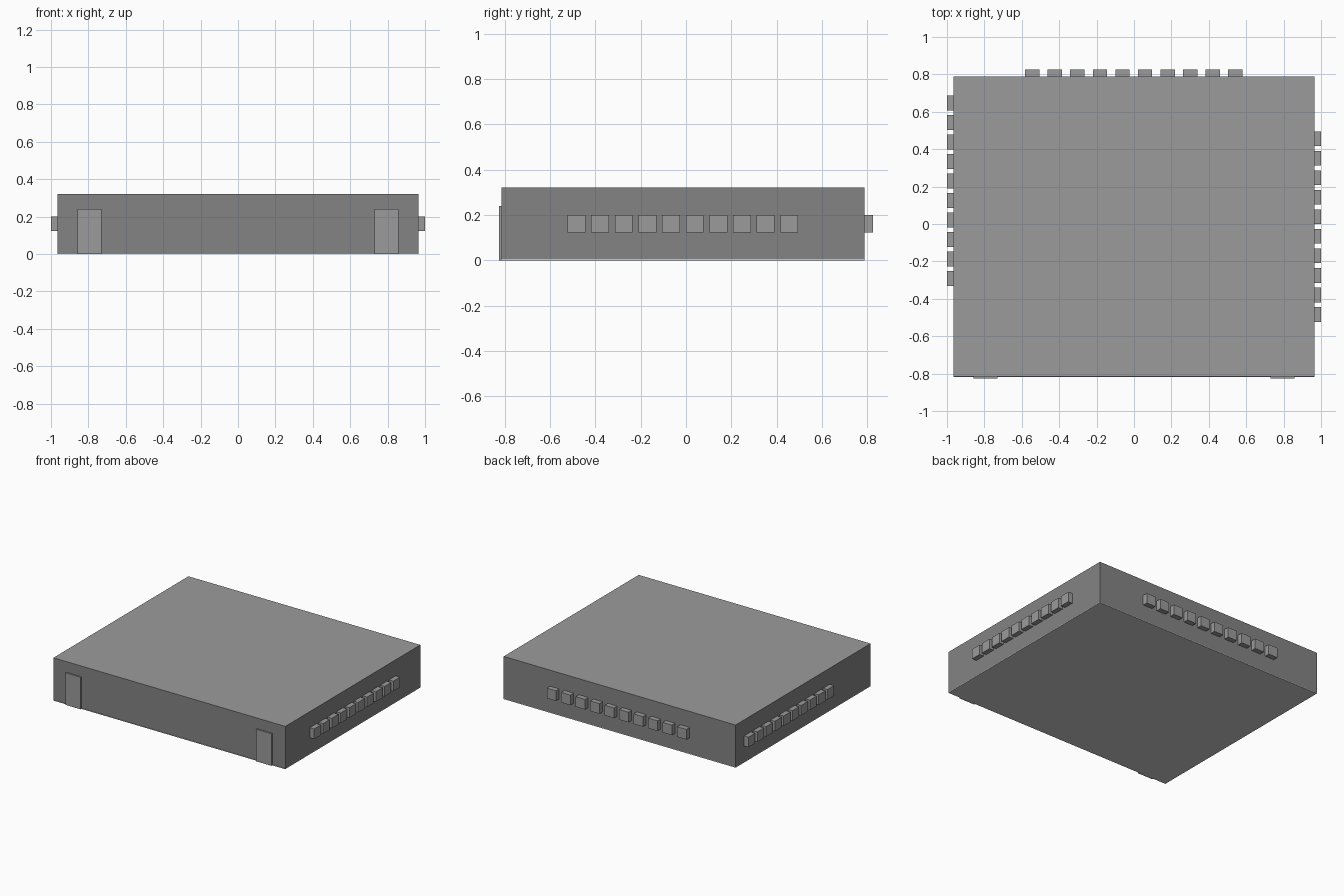
import bpy

if "Cube" in bpy.data.objects:
    bpy.data.objects.remove(bpy.data.objects["Cube"])


def grey(name, v):
    mat = bpy.data.materials.new(name)
    mat.diffuse_color = (v, v, v, 1)
    mat.use_nodes = True
    mat.node_tree.nodes["Principled BSDF"].inputs["Base Color"].default_value = mat.diffuse_color
    return mat


WALL = grey("wall_grey", 0.23)
ROOF = grey("roof_grey", 0.33)
TRIM = grey("trim_grey", 0.33)


def box(name, x, y, z, mat=None):
    """Axis-aligned box from (min, max) ranges."""
    bpy.ops.mesh.primitive_cube_add(
        size=1, location=[(r[0] + r[1]) / 2 for r in (x, y, z)])
    ob = bpy.context.object
    ob.name = name
    ob.scale = [r[1] - r[0] for r in (x, y, z)]
    bpy.ops.object.transform_apply(location=False, rotation=False, scale=True)
    if mat:
        ob.data.materials.append(mat)
    return ob


HALF_X, FRONT, BACK, TOP = 0.964, -0.817, 0.788, 0.321
SLAB = 0.005
SILL, HEAD = 0.124, 0.2

# Floor slab and main block, with a lighter roof face
box("floor_slab", (-HALF_X, HALF_X), (FRONT, BACK), (0, SLAB))
block = box("building_block", (-HALF_X, HALF_X), (FRONT + 0.002, BACK),
            (SLAB, TOP), WALL)
block.data.materials.append(ROOF)
for face in block.data.polygons:
    if face.normal.z > 0.5:
        face.material_index = 1

# Two doors on the front wall
for side, x0 in (("left", -0.858), ("right", 0.729)):
    box(f"door_{side}", (x0, x0 + 0.128), (-0.826, FRONT + 0.01), (0, 0.241), TRIM)

# Rows of ten projecting windows on the right, left and back walls
for i in range(10):
    y = -0.523 + i * 0.1044
    box(f"right_window_{i}", (HALF_X - 0.001, 1.0), (y, y + 0.079), (SILL, HEAD), TRIM)
    y = -0.331 + i * 0.1042
    box(f"left_window_{i}", (-1.0, -HALF_X + 0.001), (y, y + 0.079), (SILL, HEAD), TRIM)
    x = -0.582 + i * 0.1205
    box(f"back_window_{i}", (x, x + 0.077), (BACK - 0.001, 0.826), (SILL, HEAD), TRIM)
